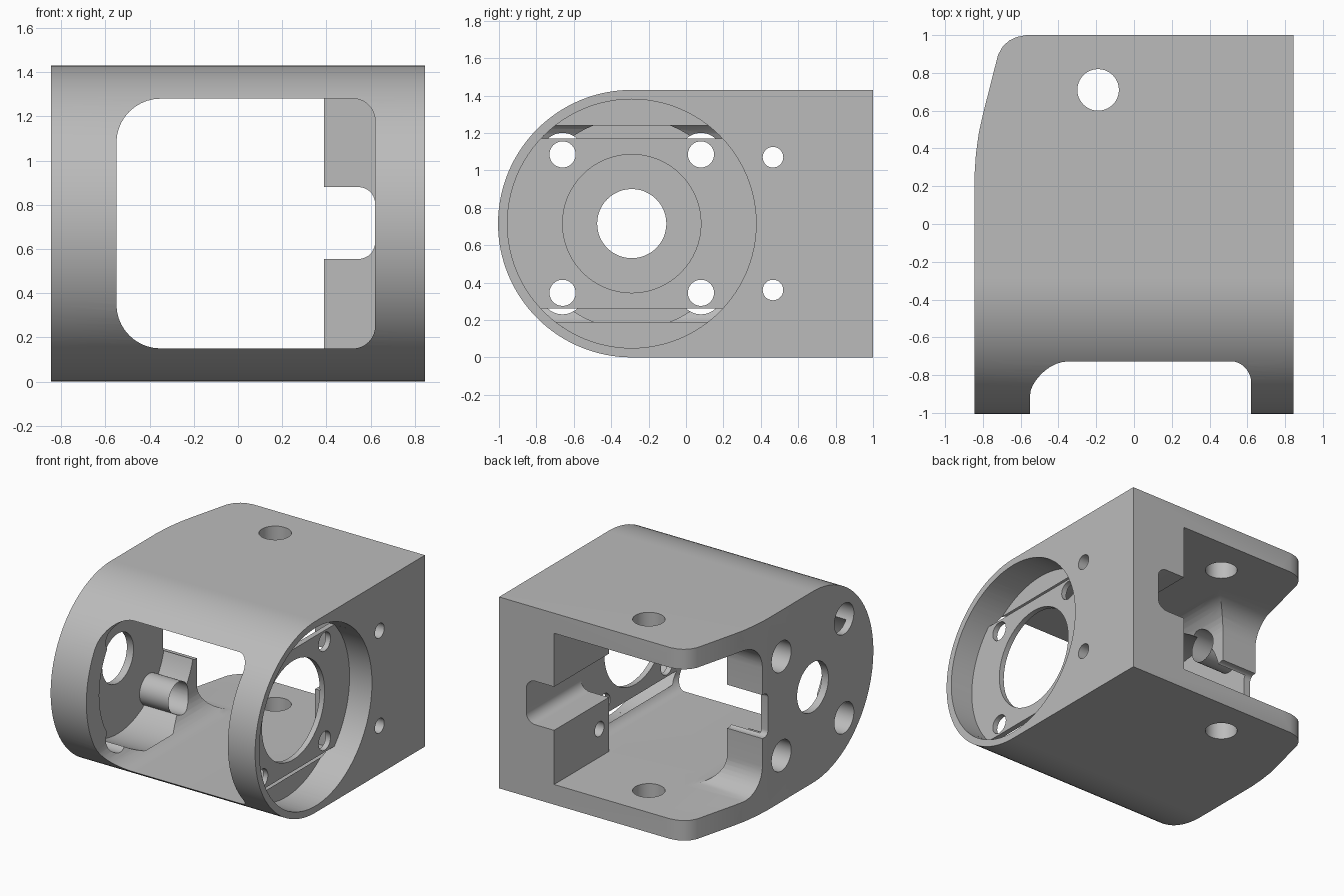
import bpy, bmesh, math

if "Cube" in bpy.data.objects:
    bpy.data.objects.remove(bpy.data.objects["Cube"])

CY, CZ = -0.29, 0.715          # axis of the rounded front end
GREY = bpy.data.materials.new("plain grey")
GREY.diffuse_color = (0.5, 0.5, 0.5, 1)
GREY.use_nodes = True
GREY.node_tree.nodes["Principled BSDF"].inputs["Base Color"].default_value = GREY.diffuse_color


def prism(name, pts, axis, a, b, caps=True):
    """Extrude a 2D profile along an axis: x uses (y,z), y uses (x,z), z uses (x,y)."""
    place = {'x': lambda p, t: (t, p[0], p[1]),
             'y': lambda p, t: (p[0], t, p[1]),
             'z': lambda p, t: (p[0], p[1], t)}[axis]
    bm = bmesh.new()
    lo = [bm.verts.new(place(p, a)) for p in pts]
    hi = [bm.verts.new(place(p, b)) for p in pts]
    n = len(pts)
    for i in range(n):
        j = (i + 1) % n
        bm.faces.new((lo[i], lo[j], hi[j], hi[i]))
    if caps:
        bm.faces.new(lo)
        bm.faces.new(hi)
    bmesh.ops.recalc_face_normals(bm, faces=bm.faces)
    me = bpy.data.meshes.new(name)
    bm.to_mesh(me)
    bm.free()
    ob = bpy.data.objects.new(name, me)
    bpy.context.collection.objects.link(ob)
    me.materials.append(GREY)
    return ob


def arc(cx, cy, r, d0, d1, n):
    return [(cx + r * math.cos(math.radians(d0 + (d1 - d0) * i / n)),
             cy + r * math.sin(math.radians(d0 + (d1 - d0) * i / n))) for i in range(n + 1)]


def circle(cx, cy, r, n=48):
    return arc(cx, cy, r, 0, 360, n)[:-1]


def rounded(u0, u1, v0, v1, rl, rr):
    """Rectangle with separate corner radii on its low-u and high-u sides."""
    pts = []
    for u, v, r, d, su, sv in ((u1, v1, rr, 0, -1, -1), (u0, v1, rl, 90, 1, -1),
                               (u0, v0, rl, 180, 1, 1), (u1, v0, rr, 270, -1, 1)):
        pts += arc(u + su * r, v + sv * r, r, d, d + 90, 10) if r else [(u, v)]
    return pts


def apply_bool(target, tool, op='DIFFERENCE'):
    mod = target.modifiers.new("cut", 'BOOLEAN')
    mod.operation, mod.solver, mod.object = op, 'EXACT', tool
    bpy.context.view_layer.objects.active = target
    bpy.ops.object.modifier_apply(modifier=mod.name)
    bpy.data.objects.remove(tool, do_unlink=True)


# outer housing: rounded front, square back
body = prism("housing", [(1, 0), (1, 1.43)] + arc(CY, CZ, 0.715, 90, 270, 64), 'x', -0.845, 0.845)

# tapered and rounded back left corner in plan
plan = [(0.9, -1.1), (0.9, 1.1), (-0.57, 1.1), (-0.57, 1), (-0.62, 0.99), (-0.66, 0.972), (-0.695, 0.94),
        (-0.72, 0.895), (-0.80, 0.58), (-0.822, 0.48), (-0.837, 0.37), (-0.845, 0.25), (-0.9, 0.2), (-0.9, -1.1)]
apply_bool(body, prism("plan", plan, 'z', -0.1, 1.6), 'INTERSECT')


def cut(pts, axis, a, b):
    apply_bool(body, prism("cutter", pts, axis, a, b))


# front window, rear opening and rear slot
cut(rounded(-0.55, 0.62, 0.15, 1.28, 0.2, 0.1), 'y', -1.2, 0.355)
cut(rounded(-0.55, 0.39, 0.15, 1.28, 0.2, 0), 'y', 0.2, 1.2)
cut(rounded(0.1, 0.62, 0.555, 0.88, 0, 0.075), 'y', 0.2, 1.2)

# open left rear side with its slot
cut(rounded(0.30, 1.2, 0.15, 1.28, 0.2, 0), 'x', -1, -0.34)
cut(rounded(0.24, 0.6, 0.555, 0.88, 0.04, 0), 'x', -1, -0.4)

# left wall: round inner pocket, centre hole, four screw holes
cut(circle(CY, CZ, 0.563, 96), 'x', -0.79, -0.45)
cut(circle(CY, CZ, 0.185), 'x', -1, -0.6)
screws = [(CY + sy * 0.37, CZ + sz * 0.37) for sy in (-1, 1) for sz in (-1, 1)]
for y, z in screws:
    cut(circle(y, z, 0.115), 'x', -1, -0.5)

# right wall: wide bore leaving a mounting plate with flat top and bottom
cut(circle(CY, CZ, 0.665, 96), 'x', 0.66, 1)
half = math.degrees(math.asin(0.455 / 0.665))
for start in (half, half + 180):
    cut(arc(CY, CZ, 0.665, start, start + 180 - 2 * half, 40), 'x', 0.6, 0.8)
cut(circle(CY, CZ, 0.37, 64), 'x', 0.5, 1)
for y, z in screws:
    cut(circle(y, z, 0.07, 32), 'x', 0.5, 1)

# small cross holes in the rear block, and vertical hole through top and bottom
for z in (0.36, 1.07):
    cut(circle(0.465, z, 0.055, 32), 'x', 0.3, 1)
cut(circle(-0.19, 0.71, 0.11), 'z', -0.1, 1.6)

# thin sleeves around the two rear screw holes
sleeves = [prism("screw_sleeve", circle(y, z, 0.115), 'x', -0.8, -0.55, caps=False)
           for y, z in screws if y > 0]

for ob in [body] + sleeves:
    bpy.ops.object.select_all(action='DESELECT')
    ob.select_set(True)
    bpy.context.view_layer.objects.active = ob
    bpy.ops.object.shade_smooth_by_angle(angle=math.radians(30))
